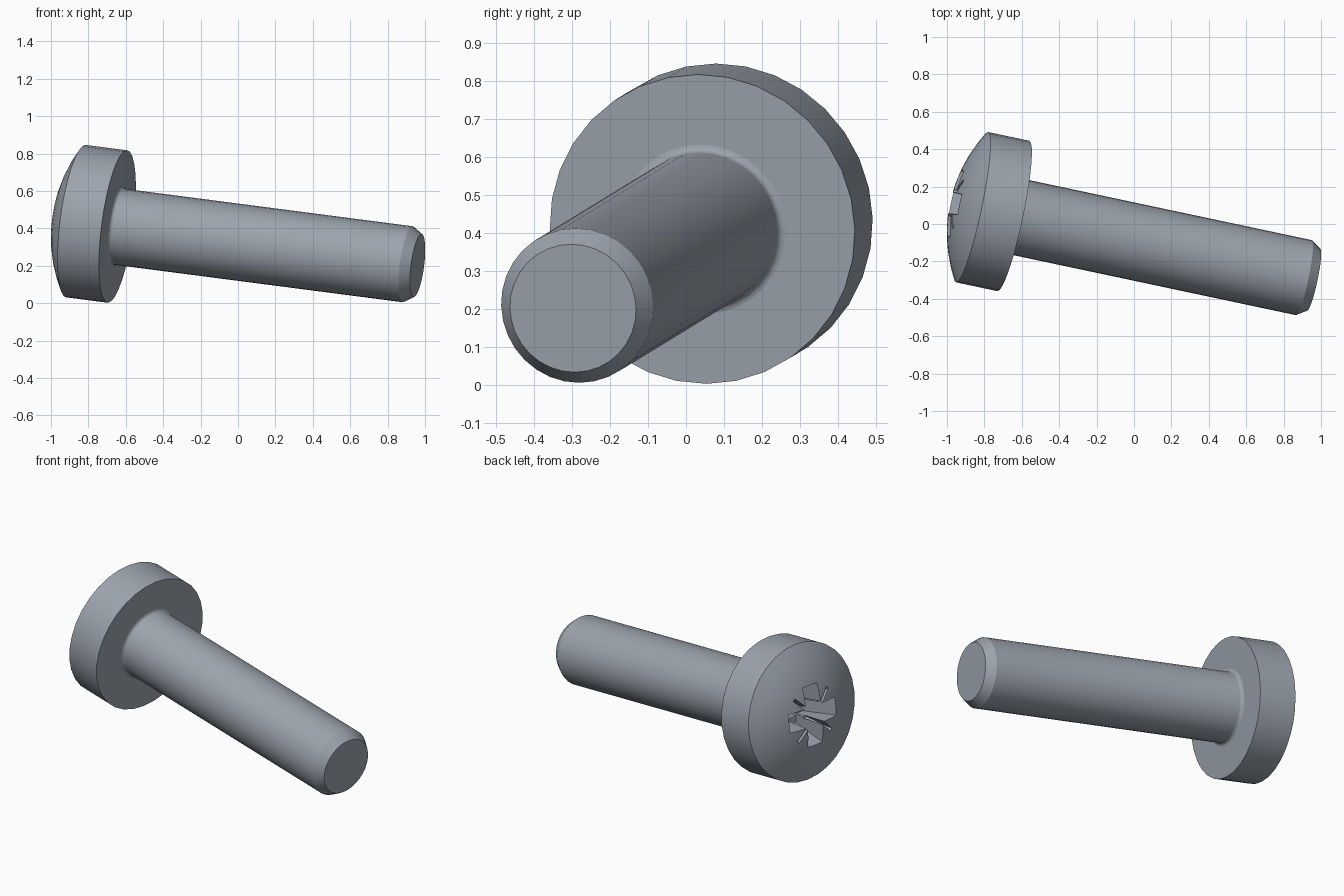
import bpy, bmesh, math
from mathutils import Matrix, Vector

if "Cube" in bpy.data.objects:
    bpy.data.objects.remove(bpy.data.objects["Cube"], do_unlink=True)

steel = bpy.data.materials.new("steel_grey")
steel.use_nodes = True
colour = (0.33, 0.37, 0.42, 1)
steel.diffuse_color = colour
steel.node_tree.nodes["Principled BSDF"].inputs["Base Color"].default_value = colour

# Screw frame: local z runs from the head's underside towards the tip
axis = Vector((0.970, -0.206, -0.126)).normalized()
up = (Vector((0, 0, 1)) - axis * axis.z).normalized()
side = axis.cross(up)
frame = Matrix((up, side, axis)).transposed().to_4x4()
frame.translation = (-0.645, 0.043, 0.41)

HEAD_R, HEAD_H, DOME_H = 0.411, 0.228, 0.114
SHANK_R, FILLET = 0.205, 0.02
TOP = -HEAD_H - DOME_H


def add_object(name, bm):
    bmesh.ops.recalc_face_normals(bm, faces=bm.faces)
    mesh = bpy.data.meshes.new(name)
    bm.to_mesh(mesh)
    bm.free()
    obj = bpy.data.objects.new(name, mesh)
    bpy.context.collection.objects.link(obj)
    obj.matrix_world = frame
    mesh.materials.append(steel)
    return obj


def lathe(name, profile, sides=32):
    """Revolve (radius, z) points about local z."""
    bm = bmesh.new()
    verts = [bm.verts.new((r, 0, z)) for r, z in profile]
    edges = [bm.edges.new(pair) for pair in zip(verts, verts[1:])]
    bmesh.ops.spin(bm, geom=verts + edges, cent=(0, 0, 0), axis=(0, 0, 1),
                   angle=math.tau, steps=sides, use_duplicate=False)
    bmesh.ops.remove_doubles(bm, verts=bm.verts, dist=1e-5)
    ends = [e for e in bm.edges if e.is_boundary]
    if ends:
        bmesh.ops.holes_fill(bm, edges=ends, sides=0)
    return add_object(name, bm)


def tapered_bar(name, turn, top, bottom, depth):
    """Bar across the head, narrowing from top to bottom (half length, half width)."""
    bm = bmesh.new()
    bmesh.ops.create_cube(bm, size=2)
    for v in bm.verts:
        upper = v.co.z < 0
        length, width = top if upper else bottom
        v.co = (v.co.x * length, v.co.y * width, TOP - 0.05 if upper else TOP + depth)
    bmesh.ops.rotate(bm, verts=bm.verts, cent=(0, 0, 0),
                     matrix=Matrix.Rotation(math.radians(turn), 3, 'Z'))
    return add_object(name, bm)


def smooth(obj):
    bpy.ops.object.select_all(action='DESELECT')
    obj.select_set(True)
    bpy.context.view_layer.objects.active = obj
    bpy.ops.object.shade_smooth_by_angle(angle=math.radians(30))


# Domed head
dome_r = (HEAD_R ** 2 + DOME_H ** 2) / (2 * DOME_H)
rim = math.asin(HEAD_R / dome_r)
dome = [(dome_r * math.sin(rim * i / 6), TOP + dome_r * (1 - math.cos(rim * i / 6)))
        for i in range(7)]
head = lathe("head", dome + [(HEAD_R, 0), (0, 0)])

# Cross recess with thin diagonal grooves and a conical core
cutters = [tapered_bar("recess_arm", a, (0.21, 0.06), (0.10, 0.045), 0.22) for a in (0, 90)]
cutters += [tapered_bar("recess_groove", a, (0.23, 0.009), (0.09, 0.009), 0.16) for a in (45, 135)]
cutters.append(lathe("recess_core", [(0, TOP - 0.04), (0.1, TOP - 0.04),
                                     (0.065, TOP + 0.23), (0, TOP + 0.27)], 16))
bpy.context.view_layer.update()
bpy.context.view_layer.objects.active = head
for cutter in cutters:
    mod = head.modifiers.new("recess", 'BOOLEAN')
    mod.operation, mod.solver, mod.object = 'DIFFERENCE', 'EXACT', cutter
    bpy.ops.object.modifier_apply(modifier=mod.name)
    bpy.data.objects.remove(cutter, do_unlink=True)

# Shank with a filleted root and a chamfered tip
root = [(SHANK_R + FILLET * (1 - math.cos(t)), FILLET * (1 - math.sin(t)))
        for t in (math.pi / 2 * (1 - i / 4) for i in range(4, -1, -1))][::-1]
root = sorted(root, key=lambda p: p[1])
shank = lathe("shank", [(0, -0.01), (SHANK_R + FILLET, -0.01)] + root
              + [(SHANK_R, 1.60), (0.17, 1.654), (0, 1.654)])

for part in (head, shank):
    smooth(part)
